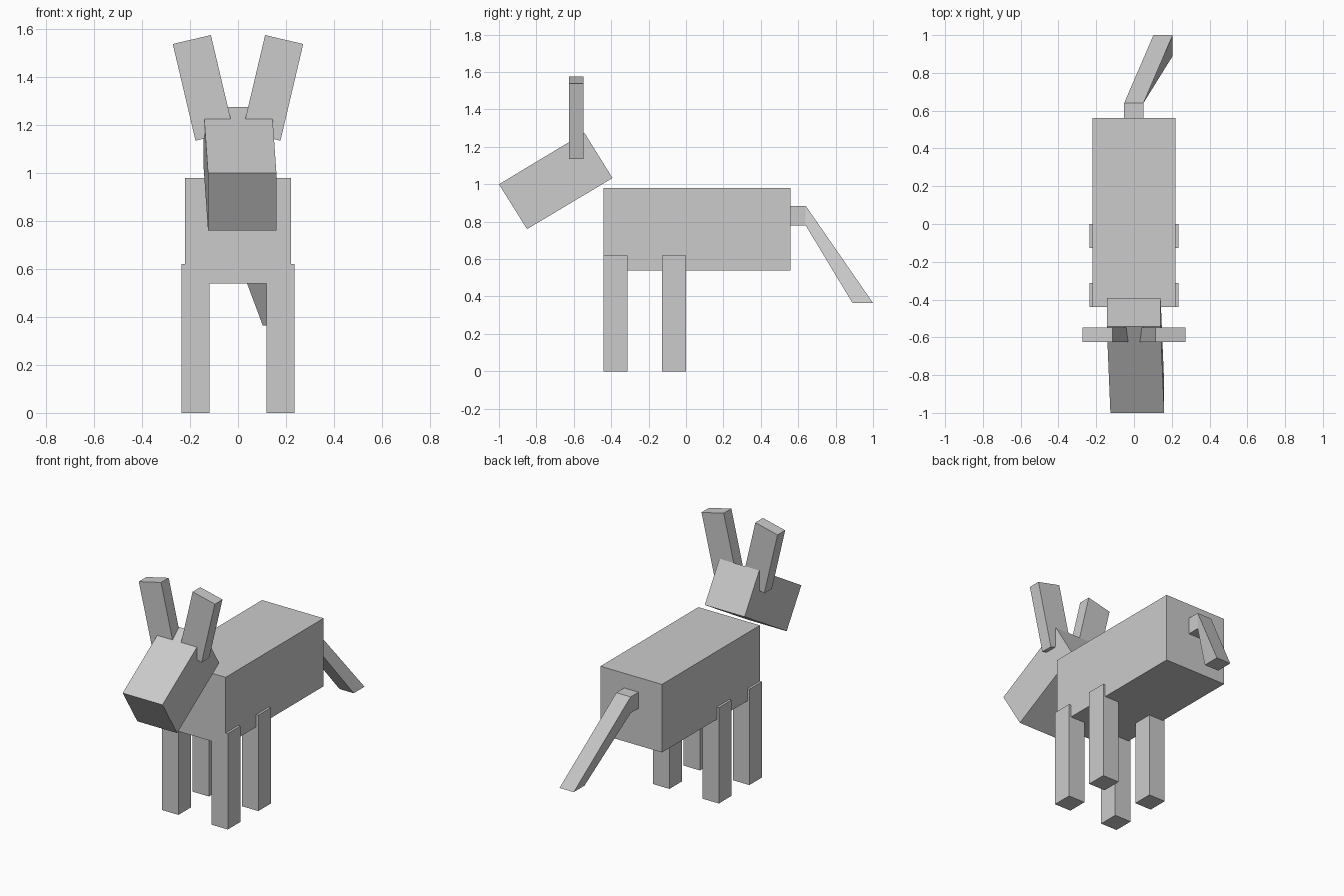
import bpy, bmesh
from mathutils import Vector

if "Cube" in bpy.data.objects:
    bpy.data.objects.remove(bpy.data.objects["Cube"])


def loft(name, rings):
    """Join four-sided rings into one closed flat-faced solid."""
    bm = bmesh.new()
    vs = [[bm.verts.new(p) for p in ring] for ring in rings]
    for a, b in zip(vs, vs[1:]):
        for i in range(4):
            j = (i + 1) % 4
            bm.faces.new((a[i], a[j], b[j], b[i]))
    bm.faces.new(vs[0])
    bm.faces.new(vs[-1])
    bmesh.ops.recalc_face_normals(bm, faces=bm.faces)
    mesh = bpy.data.meshes.new(name)
    bm.to_mesh(mesh)
    bm.free()
    ob = bpy.data.objects.new(name, mesh)
    bpy.context.collection.objects.link(ob)
    return ob


def box(name, x, y, z):
    return loft(name, [[(x[0], y[0], h), (x[1], y[0], h),
                        (x[1], y[1], h), (x[0], y[1], h)] for h in z])


def section(x, low, high):
    """Ring across x between a lower and an upper (y, z) point."""
    return [(x[0], *low), (x[1], *low), (x[1], *high), (x[0], *high)]


# Body
box("body", (-0.22, 0.22), (-0.44, 0.56), (0.54, 0.98))

# Legs
for side, s in (("left", 1), ("right", -1)):
    for end, y in (("front", -0.44), ("rear", -0.128)):
        box(f"{end}_leg_{side}", sorted((s * 0.118, s * 0.235)),
            (y, y + 0.128), (0, 0.62))

# Head, tilted down and leaning slightly sideways toward the muzzle
loft("head", [section((-0.125, 0.16), (-0.85, 0.76), (-1.0, 1.0)),
              section((-0.144, 0.141), (-0.393, 1.033), (-0.543, 1.275))])

# Ears, splayed outward
for side, s in (("left", 1), ("right", -1)):
    outline = [(0.018, 1.172), (0.177, 1.135), (0.272, 1.538), (0.113, 1.575)]
    loft(f"ear_{side}", [[(s * x, y, z) for x, z in outline]
                         for y in (-0.625, -0.547)])

# Tail: short stub, then a bent length hanging to one side
loft("tail", [section((-0.052, 0.05), (0.56, 0.78), (0.56, 0.885)),
              section((-0.052, 0.05), (0.64, 0.78), (0.64, 0.885)),
              section((0.103, 0.205), (0.89, 0.365), (1.0, 0.365))])
